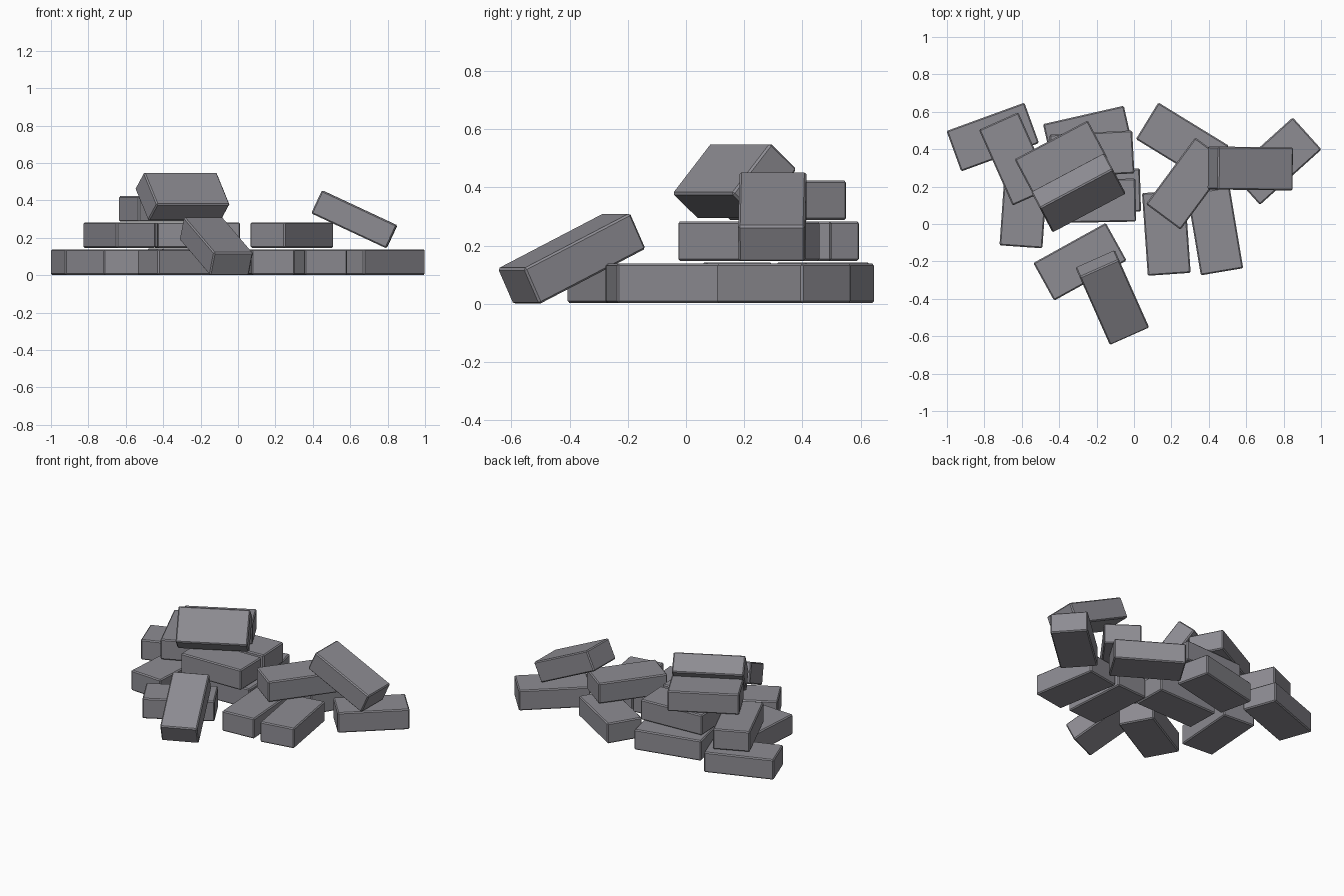
import bpy
from math import radians

if "Cube" in bpy.data.objects:
    bpy.data.objects.remove(bpy.data.objects["Cube"])

SIZE = (0.443, 0.23, 0.136)      # length, width, height of one brick
Z1, Z2, Z3 = 0.070, 0.215, 0.355  # centre heights of the three flat layers

# dark grey brick colour
mat = bpy.data.materials.new("dark_grey")
mat.diffuse_color = (0.268, 0.263, 0.29, 1)
mat.use_nodes = True
mat.node_tree.nodes["Principled BSDF"].inputs["Base Color"].default_value = mat.diffuse_color


def brick(name, x, y, z, yaw, pitch=0, roll=0):
    bpy.ops.mesh.primitive_cube_add(size=1)
    ob = bpy.context.object
    ob.name = name
    ob.scale = SIZE
    bpy.ops.object.transform_apply(location=False, rotation=False, scale=True)
    bevel = ob.modifiers.new("worn_edges", 'BEVEL')
    bevel.width = 0.007
    bevel.segments = 1
    ob.data.materials.append(mat)
    ob.location = (x, y, z)
    ob.rotation_euler = (radians(roll), radians(pitch), radians(yaw))


# bricks lying on the ground: x, y, yaw
ground = [
    (-0.755, 0.465, 20), (-0.589, 0.099, 86), (-0.245, 0.471, 12.8),
    (-0.187, 0.176, 1.5), (-0.289, -0.202, 29), (0.173, -0.048, 94),
    (0.434, -0.037, 99.5), (0.259, 0.436, -31.5), (0.761, 0.336, 42),
]
for i, (x, y, yaw) in enumerate(ground):
    brick(f"ground_brick_{i + 1}", x, y, Z1 + (0.004 if i in (2, 3) else 0), yaw)

# second layer
second = [
    (-0.634, 0.348, -66), (-0.225, 0.374, 3),
    (-0.212, 0.124, 1), (0.288, 0.216, 53.5),
]
for i, (x, y, yaw) in enumerate(second):
    brick(f"second_layer_brick_{i + 1}", x, y, Z2, yaw)

# third layer
brick("third_layer_brick", -0.389, 0.348, Z3, 28)

# tumbled bricks leaning on the others
brick("top_leaning_brick", -0.297, 0.167, 0.421, 28, roll=49)
brick("front_leaning_brick", -0.116, -0.393, 0.155, -66, pitch=25.5)
brick("right_leaning_brick", 0.622, 0.297, 0.299, -0.7, pitch=25)
